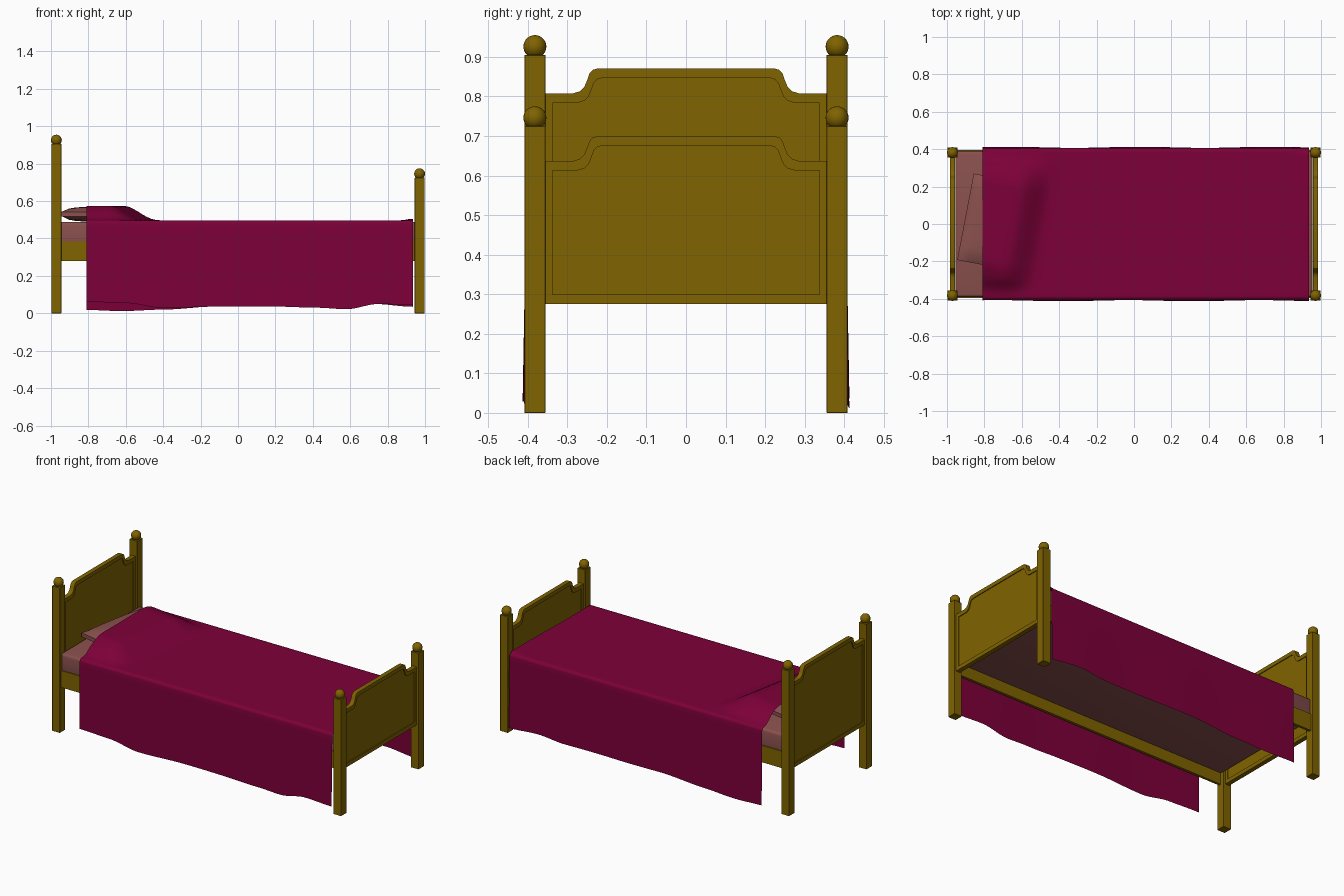
import bpy, bmesh, math
from mathutils import Vector

if "Cube" in bpy.data.objects:
    bpy.data.objects.remove(bpy.data.objects["Cube"])


def material(name, rgb):
    m = bpy.data.materials.new(name)
    m.diffuse_color = (*rgb, 1)
    m.use_nodes = True
    m.node_tree.nodes["Principled BSDF"].inputs["Base Color"].default_value = m.diffuse_color
    return m


WOOD = material("golden_wood", (0.215, 0.125, 0.0))
LINEN = material("pink_linen", (0.25, 0.08, 0.075))
CLOTH = material("crimson_cloth", (0.205, 0.0, 0.04))


def finish(bm, name, mat, smooth=None, recalc=True):
    if recalc:
        bmesh.ops.recalc_face_normals(bm, faces=bm.faces)
    me = bpy.data.meshes.new(name)
    bm.to_mesh(me)
    bm.free()
    ob = bpy.data.objects.new(name, me)
    bpy.context.collection.objects.link(ob)
    me.materials.append(mat)
    if smooth:
        bpy.ops.object.select_all(action='DESELECT')
        ob.select_set(True)
        bpy.context.view_layer.objects.active = ob
        bpy.ops.object.shade_smooth_by_angle(angle=math.radians(smooth))
    return ob


def box(name, lo, hi, mat, bevel=0.0, segments=1, smooth=None):
    lo, hi = Vector(lo), Vector(hi)
    bm = bmesh.new()
    bmesh.ops.create_cube(bm, size=1)
    for v in bm.verts:
        v.co = (lo + hi) / 2 + v.co * (hi - lo)
    if bevel:
        bmesh.ops.bevel(bm, geom=bm.edges[:], offset=bevel, segments=segments,
                        profile=0.5, affect='EDGES')
    return finish(bm, name, mat, smooth)


def smoothstep(t):
    t = max(0.0, min(1.0, t))
    return t * t * (3 - 2 * t)


def lerp(points, x):
    for (x0, z0), (x1, z1) in zip(points, points[1:]):
        if x <= x1:
            return z0 + (z1 - z0) * smoothstep((x - x0) / (x1 - x0))
    return points[-1][1]


# Posts with ball finials, and the shaped end panels
PX, PY, HALF = 0.971, 0.382, 0.0265
SHAPE = [(0.285, 0), (0.268, 0.005), (0.257, 0.016), (0.25, 0.033),
         (0.244, 0.050), (0.236, 0.059), (0.222, 0.063)]


def outline(side, bottom, shoulder, dy):
    right = [(side, bottom), (side, shoulder)] + [(y - dy, shoulder + z) for y, z in SHAPE]
    return right + [(-y, z) for y, z in reversed(right)]


def end_panel(name, x, shoulder):
    outer = outline(0.36, 0.275, shoulder, 0)
    inner = outline(0.337, 0.299, shoulder - 0.024, 0.011)  # recessed field
    layers = [(-0.009, inner), (-0.014, inner), (-0.014, outer),
              (0.014, outer), (0.014, inner), (0.009, inner)]
    bm = bmesh.new()
    loops = [[bm.verts.new((x + dx, y, z)) for y, z in pts] for dx, pts in layers]
    for a, b in zip(loops, loops[1:]):
        for i in range(len(a)):
            bm.faces.new((a[i - 1], a[i], b[i], b[i - 1]))
    bm.faces.new(loops[0])
    bm.faces.new(loops[-1])
    finish(bm, name, WOOD, 30)


for end, x, top, shoulder in (("head", -PX, 0.905, 0.808), ("foot", PX, 0.725, 0.637)):
    end_panel(end + "board", x, shoulder)
    for side, y in (("front", -PY), ("back", PY)):
        box(f"{end}_post_{side}", (x - HALF, y - HALF, 0), (x + HALF, y + HALF, top), WOOD, 0.001)
        bm = bmesh.new()
        bmesh.ops.create_uvsphere(bm, u_segments=24, v_segments=16, radius=0.029)
        bmesh.ops.translate(bm, vec=(x, y, top + 0.021), verts=bm.verts)
        finish(bm, f"{end}_finial_{side}", WOOD, 60)

# Side rails
for side, s in (("front", -1), ("back", 1)):
    ys = sorted((s * 0.380, s * 0.396))
    box(f"side_rail_{side}", (-0.95, ys[0], 0.28), (0.95, ys[1], 0.385), WOOD)

# Mattress
box("mattress", (-0.955, -0.390, 0.35), (0.955, 0.390, 0.488), LINEN, 0.015, 3, 40)

# Pillow, slightly turned
TURN = math.atan2(0.188, 0.982)
U = Vector((math.cos(TURN), -math.sin(TURN)))
V = Vector((math.sin(TURN), math.cos(TURN)))
bm = bmesh.new()
bmesh.ops.create_cube(bm, size=2)
bmesh.ops.subdivide_edges(bm, edges=bm.edges[:], cuts=11, use_grid_fill=True)
for v in bm.verts:
    a, b, c = v.co
    puff = math.sqrt(max(0, 1 - a ** 4) * max(0, 1 - b ** 4))
    p = Vector((-0.746, 0.009)) + U * a * 0.158 + V * b * 0.235
    v.co = (p.x, p.y, 0.53 + c * (0.012 + 0.027 * puff))
finish(bm, "pillow", LINEN, 50)

# Blanket: draped sheet with a pillow bump and wavy hems
HEM_FRONT = [(-0.81, 0.062), (-0.6, 0.055), (-0.4, 0.028), (-0.1, 0.036), (0.2, 0.036),
             (0.42, 0.03), (0.58, 0.022), (0.75, 0.05), (0.935, 0.045)]
HEM_BACK = [(-0.81, 0.018), (-0.62, 0.012), (-0.4, 0.02), (-0.1, 0.038), (0.2, 0.036),
            (0.55, 0.035), (0.73, 0.05), (0.935, 0.035)]
NX, NTOP, NARC, NHANG = 70, 36, 4, 16
R, EDGE, TOP = 0.018, 0.405, 0.497


def top_z(x, y):
    d = Vector((x + 0.70, y))
    bump = smoothstep((0.23 - d.dot(U)) / 0.18) * smoothstep((0.43 - abs(d.dot(V))) / 0.23)
    bump *= min(1, max(0, (EDGE - R - abs(y)) / 0.08))
    curl = 0.008 * smoothstep((x - 0.87) / 0.06) * smoothstep((y + 0.2) / 0.5)
    return TOP + 0.078 * bump + curl


def side_points(x, s):
    """Points from the top edge down to the hem on side s."""
    pts = []
    for k in range(1, NARC + 1):
        a = k / NARC * math.pi / 2
        pts.append((s * (EDGE - R + R * math.sin(a)), TOP - R + R * math.cos(a)))
    hem = lerp(HEM_FRONT if s < 0 else HEM_BACK, x)
    for k in range(1, NHANG + 1):
        t = k / NHANG
        wave = 0.003 * t * math.sin(9 * x + s * 1.3)
        pts.append((s * (EDGE + 0.005 * t + wave), TOP - R + (hem - TOP + R) * t))
    return pts


bm = bmesh.new()
cols = []
for i in range(NX + 1):
    x = -0.81 + 1.745 * i / NX
    ys = [(EDGE - R) * (2 * j / NTOP - 1) for j in range(NTOP + 1)]
    row = side_points(x, -1)[::-1] + [(y, top_z(x, y)) for y in ys] + side_points(x, 1)
    cols.append([bm.verts.new((x, y, z)) for y, z in row])
for a, b in zip(cols, cols[1:]):
    for j in range(len(a) - 1):
        bm.faces.new((a[j], b[j], b[j + 1], a[j + 1]))
finish(bm, "blanket", CLOTH, 60, recalc=False)
